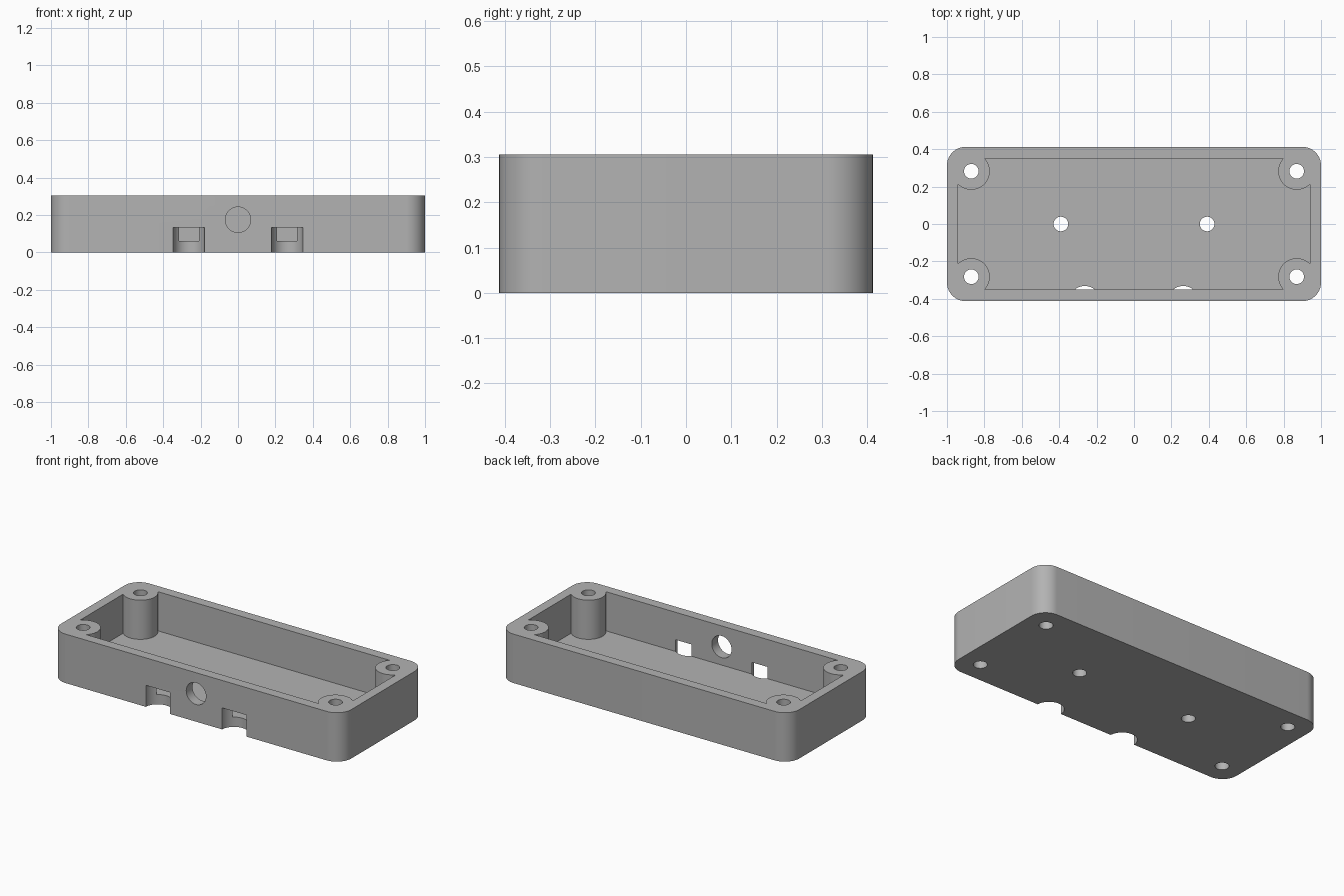
import bpy
import bmesh
import math
from mathutils import Matrix

WIDTH, DEPTH, HEIGHT = 2.0, 0.825, 0.305
WALL_X, WALL_Y, FLOOR = 0.94, 0.351, 0.061
CORNER = 0.1
BOSS_X, BOSS_Y = 0.87, 0.282

cube = bpy.data.objects.get("Cube")
if cube:
    bpy.data.objects.remove(cube, do_unlink=True)

grey = bpy.data.materials.new("plain grey")
grey.use_nodes = True
colour = (0.45, 0.45, 0.45, 1)
grey.diffuse_color = colour
grey.node_tree.nodes["Principled BSDF"].inputs["Base Color"].default_value = colour


def add_object(name, bm):
    mesh = bpy.data.meshes.new(name)
    bm.to_mesh(mesh)
    bm.free()
    mesh.materials.append(grey)
    obj = bpy.data.objects.new(name, mesh)
    bpy.context.collection.objects.link(obj)
    return obj


def box(name, size, z0, z1):
    bm = bmesh.new()
    place = Matrix.Translation((0, 0, (z0 + z1) / 2)) @ Matrix.Diagonal((size[0], size[1], z1 - z0, 1))
    bmesh.ops.create_cube(bm, size=1, matrix=place)
    return add_object(name, bm)


def cylinder(name, centre, radius, length, along_y=False):
    bm = bmesh.new()
    place = Matrix.Translation(centre)
    if along_y:
        place = place @ Matrix.Rotation(math.pi / 2, 4, "X")
    bmesh.ops.create_cone(bm, cap_ends=True, segments=64, radius1=radius,
                          radius2=radius, depth=length, matrix=place)
    return add_object(name, bm)


def select_only(obj):
    bpy.ops.object.select_all(action="DESELECT")
    obj.select_set(True)
    bpy.context.view_layer.objects.active = obj


def cut(target, cutter):
    cutter.hide_render = True
    mod = target.modifiers.new("cut", "BOOLEAN")
    mod.operation, mod.solver, mod.object = "DIFFERENCE", "EXACT", cutter
    select_only(target)
    bpy.ops.object.modifier_apply(modifier=mod.name)
    bpy.data.objects.remove(cutter, do_unlink=True)


# Case body with rounded vertical corners
case = box("enclosure_case", (WIDTH, DEPTH), 0, HEIGHT)
bm = bmesh.new()
bm.from_mesh(case.data)
uprights = [e for e in bm.edges if abs(e.verts[0].co.z - e.verts[1].co.z) > 0.1]
bmesh.ops.bevel(bm, geom=uprights, offset=CORNER, segments=16, profile=0.5, affect="EDGES")
bm.to_mesh(case.data)
bm.free()

# Cavity that leaves the four corner bosses standing
corners = [(sx * BOSS_X, sy * BOSS_Y) for sx in (-1, 1) for sy in (-1, 1)]
cavity = box("cavity_cutter", (2 * WALL_X, 2 * WALL_Y), FLOOR, 0.5)
for x, y in corners:
    cut(cavity, cylinder("boss_cutter", (x, y, 0.2), 0.099, 2))
cut(case, cavity)

# Screw holes through the bosses and mounting holes through the floor
for x, y in corners + [(-0.391, 0), (0.391, 0)]:
    cut(case, cylinder("hole_cutter", (x, y, 0.2), 0.039, 1))

# Two round notches under the front wall, breaking into the cavity
NOTCH_TOP = 0.134
for x in (-0.263, 0.263):
    cut(case, cylinder("notch_cutter", (x, -0.4155, NOTCH_TOP - 0.2), 0.084, 0.4))

# Round port in the front wall
cut(case, cylinder("port_cutter", (0, -0.4, 0.175), 0.068, 0.3, along_y=True))

select_only(case)
bpy.ops.object.shade_smooth_by_angle(angle=math.radians(30))
